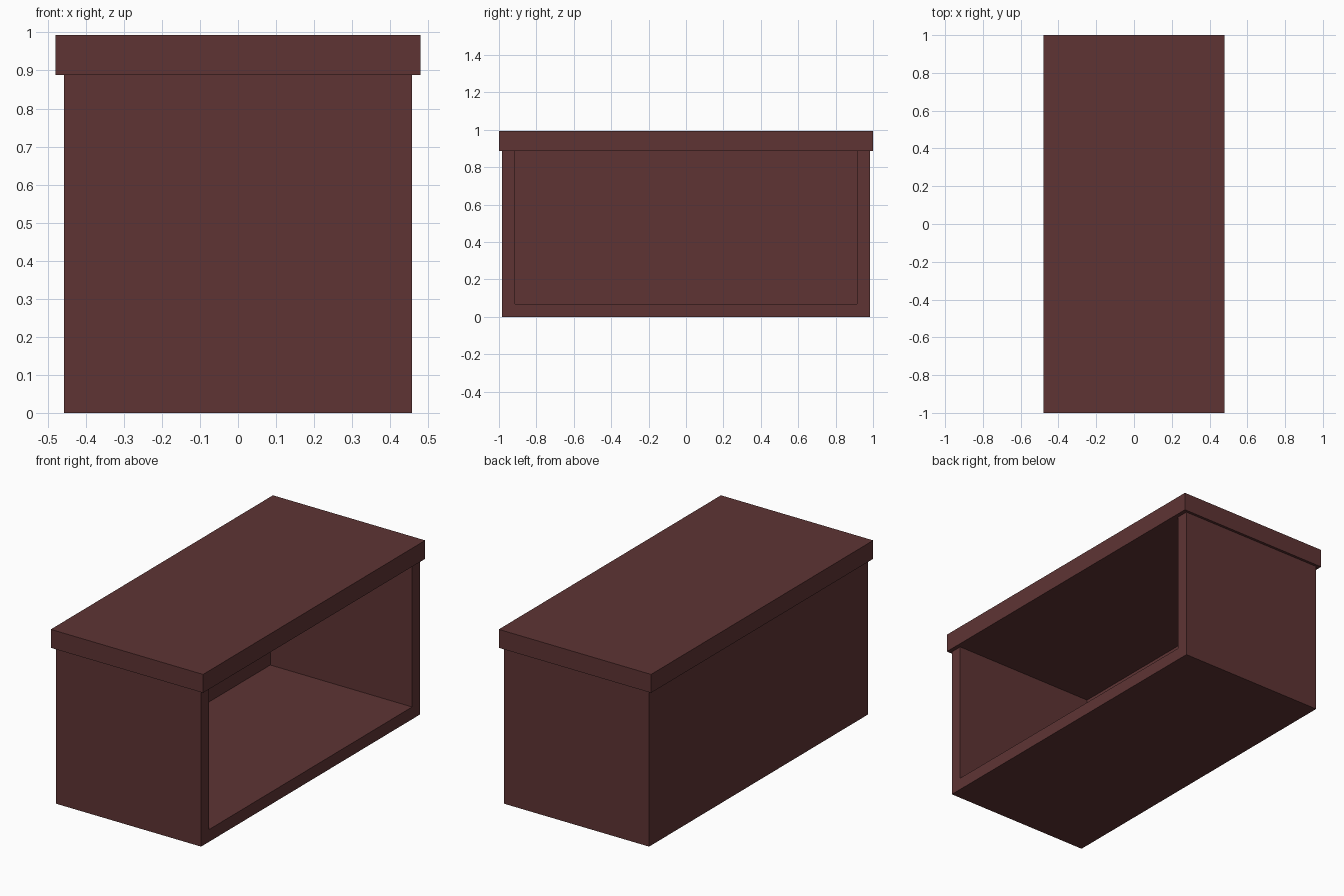
import bpy

if "Cube" in bpy.data.objects:
    bpy.data.objects.remove(bpy.data.objects["Cube"])

# Dark reddish-brown wood
wood = bpy.data.materials.new("dark_wood")
wood.diffuse_color = (0.112, 0.034, 0.034, 1)
wood.use_nodes = True
wood.node_tree.nodes["Principled BSDF"].inputs["Base Color"].default_value = wood.diffuse_color


def box(name, lo, hi):
    """Axis-aligned box between two corners."""
    centre = [(a + b) / 2 for a, b in zip(lo, hi)]
    bpy.ops.mesh.primitive_cube_add(size=1, location=centre)
    ob = bpy.context.object
    ob.name = name
    ob.scale = [b - a for a, b in zip(lo, hi)]
    bpy.ops.object.transform_apply(location=True, rotation=False, scale=True)
    ob.data.materials.append(wood)
    return ob


HX, HY, TOP = 0.457, 0.985, 0.888   # carcass half sizes and height
WALL, BACK = 0.07, 0.02             # thick sides and floor, thin back panel

# Hollow carcass, open towards +x and closed above by the lid
carcass = box("cabinet_body", (-HX, -HY, 0), (HX, HY, TOP))
cutter = box("hollow_cutter", (-HX + BACK, -HY + WALL, WALL),
             (HX + 0.2, HY - WALL, TOP + 0.2))
cutter.hide_render = True
cut = carcass.modifiers.new("hollow", 'BOOLEAN')
cut.operation = 'DIFFERENCE'
cut.solver = 'EXACT'
cut.object = cutter
bpy.context.view_layer.objects.active = carcass
bpy.ops.object.modifier_apply(modifier=cut.name)
bpy.data.objects.remove(cutter)

# Overhanging top slab
box("top_slab", (-0.48, -1, TOP), (0.48, 1, 0.993))
